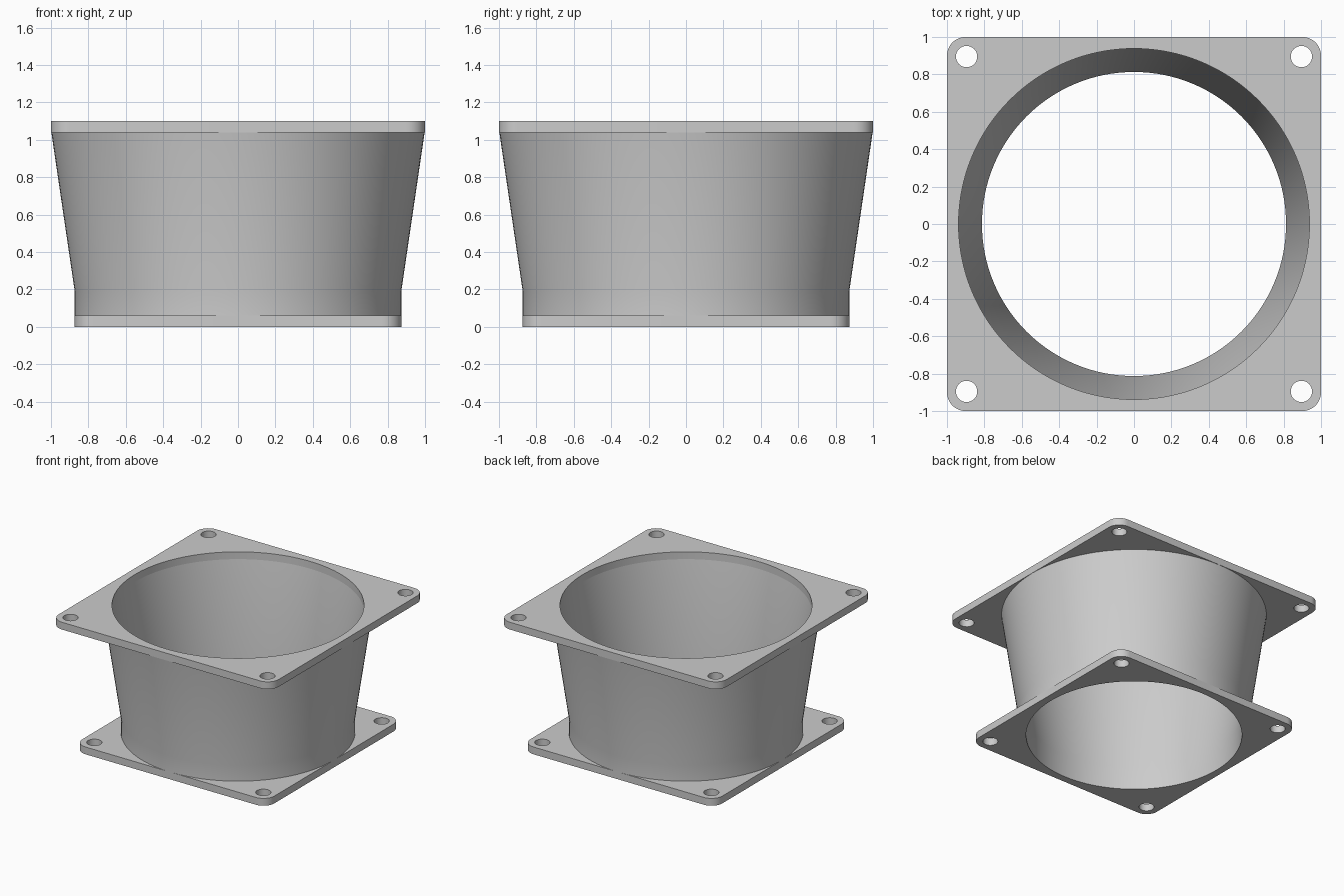
import bpy, bmesh
from math import cos, sin, pi, radians

SEGMENTS = 128      # sides of the round duct
FLANGE = 0.06       # flange thickness
HEIGHT = 1.10

cube = bpy.data.objects.get("Cube")
if cube:
    bpy.data.objects.remove(cube)

grey = bpy.data.materials.new("light grey plastic")
grey.use_nodes = True
colour = (0.6, 0.6, 0.6, 1)
grey.diffuse_color = colour
bsdf = grey.node_tree.nodes["Principled BSDF"]
bsdf.inputs["Base Color"].default_value = colour
bsdf.inputs["Roughness"].default_value = 0.6


def arc(cx, cy, r, start, sweep, count):
    return [(cx + r * cos(start + sweep * i / count),
             cy + r * sin(start + sweep * i / count)) for i in range(count)]


def circle(cx, cy, r, count):
    return arc(cx, cy, r, 0, 2 * pi, count)


def rounded_square(half, r, steps=12):
    c = half - r
    points = []
    for q, (sx, sy) in enumerate([(1, 1), (-1, 1), (-1, -1), (1, -1)]):
        points += arc(sx * c, sy * c, r, q * pi / 2, pi / 2, steps)
        end = (q + 1) * pi / 2
        points.append((sx * c + r * cos(end), sy * c + r * sin(end)))
    return points


def finish(obj):
    """Weld, orient and shade a mesh object."""
    bm = bmesh.new()
    bm.from_mesh(obj.data)
    bmesh.ops.remove_doubles(bm, verts=bm.verts, dist=0.0001)
    bmesh.ops.recalc_face_normals(bm, faces=bm.faces)
    bm.to_mesh(obj.data)
    bm.free()
    obj.data.materials.clear()
    obj.data.materials.append(grey)
    bpy.ops.object.select_all(action='DESELECT')
    obj.select_set(True)
    bpy.context.view_layer.objects.active = obj
    bpy.ops.object.shade_smooth_by_angle(angle=radians(30))


def flange(name, half, bore, z):
    """Rounded square plate with a round bore and four screw holes."""
    curve = bpy.data.curves.new(name, 'CURVE')
    curve.dimensions = '2D'
    curve.fill_mode = 'BOTH'
    curve.extrude = FLANGE / 2
    hole = half - 0.105
    loops = [rounded_square(half, 0.1), circle(0, 0, bore, SEGMENTS)]
    loops += [circle(sx * hole, sy * hole, 0.057, 32) for sx in (-1, 1) for sy in (-1, 1)]
    for points in loops:
        spline = curve.splines.new('POLY')
        spline.points.add(len(points) - 1)
        for p, (x, y) in zip(spline.points, points):
            p.co = (x, y, 0, 1)
        spline.use_cyclic_u = True
    obj = bpy.data.objects.new(name, curve)
    bpy.context.collection.objects.link(obj)
    obj.location.z = z + FLANGE / 2
    bpy.ops.object.select_all(action='DESELECT')
    obj.select_set(True)
    bpy.context.view_layer.objects.active = obj
    bpy.ops.object.convert(target='MESH')
    finish(bpy.context.view_layer.objects.active)


def duct(name, profile):
    """Closed (radius, z) profile turned around the z axis."""
    bm = bmesh.new()
    rings = [[bm.verts.new((x, y, z)) for x, y in circle(0, 0, r, SEGMENTS)]
             for r, z in profile]
    for a, b in zip(rings, rings[1:] + rings[:1]):
        for i in range(SEGMENTS):
            j = (i + 1) % SEGMENTS
            bm.faces.new((a[i], a[j], b[j], b[i]))
    mesh = bpy.data.meshes.new(name)
    bm.to_mesh(mesh)
    bm.free()
    obj = bpy.data.objects.new(name, mesh)
    bpy.context.collection.objects.link(obj)
    finish(obj)


# Small flange below, large flange above
flange("bottom_flange", 0.873, 0.813, 0)
flange("top_flange", 1.0, 0.938, HEIGHT - FLANGE)

# Straight collar that widens into a cone
low, bend, high = FLANGE, 0.19, HEIGHT - FLANGE
duct("duct_wall", [(0.873, low), (0.873, bend), (0.998, high),
                   (0.938, high), (0.813, bend), (0.813, low)])
